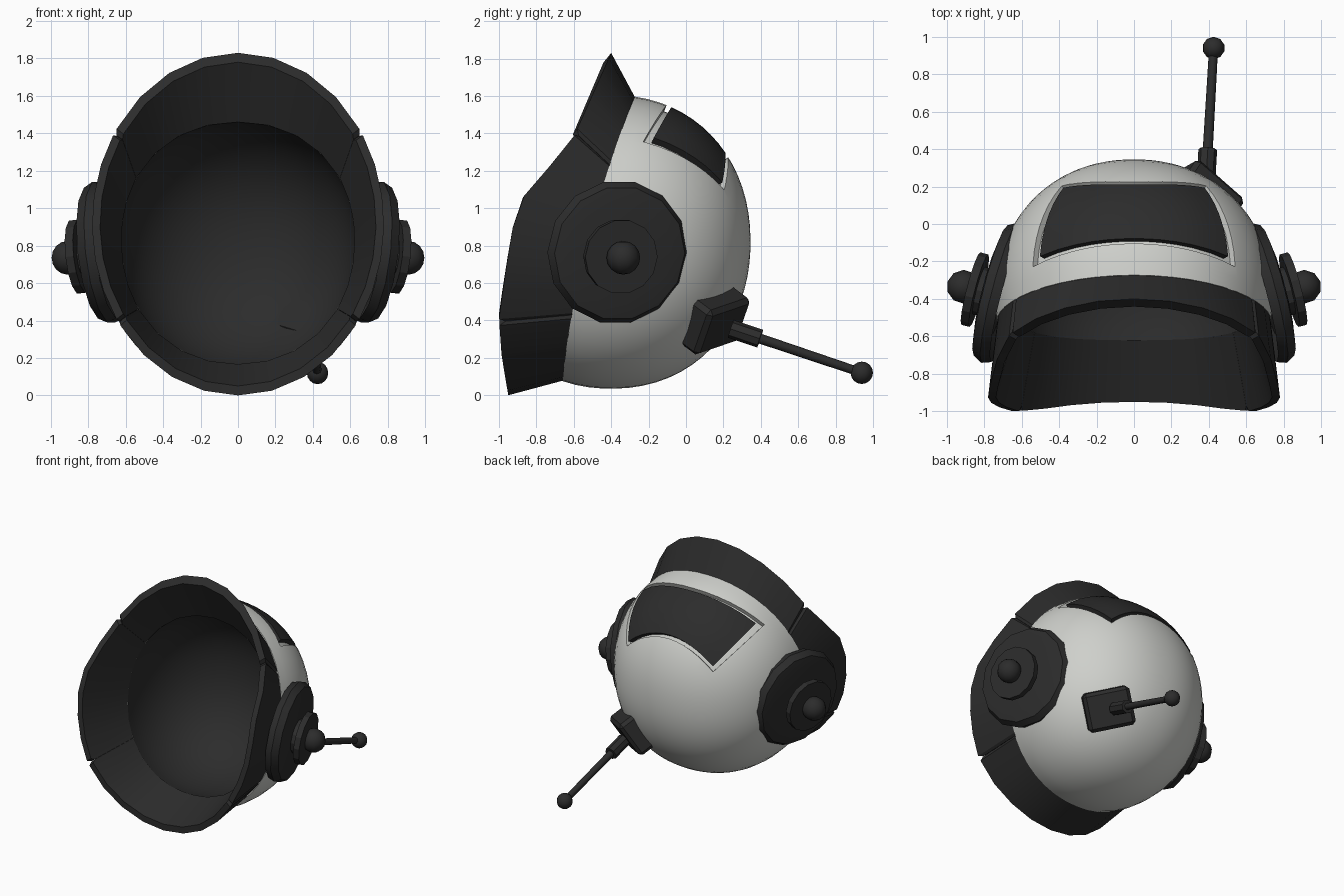
import bpy, bmesh, math
from mathutils import Vector, Matrix

if "Cube" in bpy.data.objects:
    bpy.data.objects.remove(bpy.data.objects["Cube"])

C = Vector((0, -0.40, 0.82))               # dome centre
R = (0.74, 0.745, 0.785)                   # dome radii
POW = 2.13                                 # slight boxiness of the dome
F = Vector((0, -0.97, 0.247)).normalized() # opening direction
U = Vector((0, 0.247, 0.97)).normalized()
X = Vector((1, 0, 0))
INNER = 0.85                               # liner scale


def material(name, col):
    m = bpy.data.materials.new(name)
    m.diffuse_color = (*col, 1)
    m.use_nodes = True
    m.node_tree.nodes["Principled BSDF"].inputs["Base Color"].default_value = m.diffuse_color
    return m


WHITE = material("shell white", (0.62, 0.63, 0.60))
DARK = material("charcoal", (0.025, 0.025, 0.025))


def finish(bm, name, mats, angle=30):
    bmesh.ops.recalc_face_normals(bm, faces=bm.faces)
    me = bpy.data.meshes.new(name)
    bm.to_mesh(me)
    bm.free()
    for m in mats:
        me.materials.append(m)
    ob = bpy.data.objects.new(name, me)
    bpy.context.collection.objects.link(ob)
    smooth(ob, angle)
    return ob


def smooth(ob, angle):
    bpy.ops.object.select_all(action='DESELECT')
    ob.select_set(True)
    bpy.context.view_layer.objects.active = ob
    bpy.ops.object.shade_smooth_by_angle(angle=math.radians(angle))


def surf(d, s=1.0):
    """Point on the dome in direction d; the liner sits a bit lower."""
    k = sum(abs(d[i] / R[i]) ** POW for i in range(3)) ** (1 / POW)
    drop = 0.02 if s == INNER else 0
    return C + d * (s / k) - Vector((0, 0, drop))


def around(polar, az):
    """Direction: polar from the back pole, azimuth from the top."""
    return -F * math.cos(polar) + (U * math.cos(az) + X * math.sin(az)) * math.sin(polar)


def edge(az):
    """Polar angle of the shell's opening, reaching further forward at the sides."""
    return math.radians(95 + 4.5 * math.sin(az) ** 2)


def skin(bm, rows, closed):
    n = len(rows[0])
    for a, b in zip(rows, rows[1:]):
        for j in range(n if closed else n - 1):
            k = (j + 1) % n
            bm.faces.new((a[j], a[k], b[k], b[j]))


# Dome: solid shell, white outside, dark liner inside
def dome():
    bm = bmesh.new()
    seg, rings = 48, 18
    layers = []
    for s in (1.0, INNER):
        pole = bm.verts.new(surf(-F, s))
        az = [2 * math.pi * j / seg for j in range(seg)]
        rows = [[bm.verts.new(surf(around(edge(a) * i / rings, a), s)) for a in az]
                for i in range(1, rings + 1)]
        before = set(bm.faces)
        for j in range(seg):
            bm.faces.new((pole, rows[0][j], rows[0][(j + 1) % seg]))
        skin(bm, rows, True)
        for f in set(bm.faces) - before:
            f.material_index = 0 if s == 1.0 else 1
        layers.append(rows)
    skin(bm, [layers[0][-1], layers[1][-1]], True)
    return finish(bm, "helmet_shell", (WHITE, DARK), 40)


# Curved four-sided block following the dome
def patch(name, s0, s1, grow, mat):
    bm = bmesh.new()
    nu, nv = 12, 6
    grids = []
    for s in (s0, s1):
        g = []
        for j in range(nv + 1):
            v = -grow + (1 + 2 * grow) * j / nv
            mid = Vector((0, 0.32, 0.715)).lerp(Vector((0, 0.63, 0.49)), v)
            cor = Vector((0.42, 0.19, 0.465)).lerp(Vector((0.38, 0.60, 0.32)), v)
            row = []
            for i in range(nu + 1):
                u = (2 * i / nu - 1) * (1 + grow * 0.8)
                d = mid.lerp(cor, u * u)
                d.x = cor.x * u
                row.append(bm.verts.new(surf(d, s)))
            g.append(row)
        skin(bm, g, False)
        grids.append(g)

    def border(g):
        return (g[0][:-1] + [r[-1] for r in g[:-1]] + g[-1][:0:-1] + [r[0] for r in g[:0:-1]])
    skin(bm, [border(grids[0]), border(grids[1])], True)
    return finish(bm, name, (mat,))


# Cut a recess in the dome and set the dark panel into it
shell = dome()
cutter = patch("recess_cutter", 0.955, 1.08, 0.075, WHITE)
cutter.hide_render = True
mod = shell.modifiers.new("recess", 'BOOLEAN')
mod.operation, mod.solver, mod.object = 'DIFFERENCE', 'EXACT', cutter
bpy.context.view_layer.objects.active = shell
bpy.ops.object.modifier_apply(modifier=mod.name)
bpy.data.objects.remove(cutter)
smooth(shell, 40)
patch("rear_panel", 0.94, 1.0, 0.0, DARK)

# Forward reach of the flared rim by height: (z, y)
RIM = [(0.0, -0.95), (0.2, -0.985), (0.41, -1.0), (0.52, -0.985), (0.855, -0.935),
       (0.995, -0.905), (1.12, -0.835), (1.235, -0.72), (1.37, -0.605), (1.83, -0.40)]


def rim_y(z):
    for (z0, y0), (z1, y1) in zip(RIM, RIM[1:]):
        if z <= z1:
            return y0 + (y1 - y0) * (z - z0) / (z1 - z0)
    return RIM[-1][1]


# Flared collar segments, chamfered where they meet
def collar(name, a0, a1, seg):
    bm = bmesh.new()
    rows = []
    cham = 1.3
    angles = [a0 + 0.05] + [a0 + cham + (a1 - a0 - 2 * cham) * i / seg
                            for i in range(seg + 1)] + [a1 - 0.05]
    for i, deg in enumerate(angles):
        t = math.radians(deg)
        end = i in (0, len(angles) - 1)
        x, z = 0.78 * math.sin(t), 0.915 * math.cos(t)
        y = rim_y(0.915 + z)
        base, inner = surf(around(edge(t), t), 0.997), surf(around(edge(t), t), INNER)
        outer = Vector((x, y, 0.915 + z))
        lip = Vector((x * 0.945, y - 0.045 * max(0, z), 0.915 + z * 0.945))
        if end:
            outer, lip = outer.lerp(inner, 0.08), lip.lerp(inner, 0.06)
            base = base.lerp(inner, 0.15)
        rows.append([bm.verts.new(p) for p in (base, outer, lip, inner)])
    skin(bm, rows, True)
    bm.faces.new(rows[0])
    bm.faces.new(rows[-1])
    finish(bm, name, (DARK,))


collar("collar_top", -57.5, 57.5, 8)
collar("collar_right", 57.5, 125, 6)
collar("collar_bottom", 125, 235, 8)
collar("collar_left", 235, 302.5, 6)


# Turned part: profile of (radius, height) along an axis
def lathe(name, origin, axis, profile, sides, angle=25):
    bm = bmesh.new()
    rot = axis.to_track_quat('Z', 'Y')
    rows = [[bm.verts.new(origin + rot @ Vector((r * math.cos(2 * math.pi * j / sides),
                                                 r * math.sin(2 * math.pi * j / sides), h)))
             for j in range(sides)] for r, h in profile]
    skin(bm, rows, True)
    bm.faces.new(rows[0])
    bm.faces.new(rows[-1])
    finish(bm, name, (DARK,), angle)


def ball(name, centre, r):
    bm = bmesh.new()
    bmesh.ops.create_uvsphere(bm, u_segments=10, v_segments=8, radius=r,
                              matrix=Matrix.Translation(centre))
    finish(bm, name, (DARK,), 50)


# Ear pieces on both sides
for side, sx in (("right", 1), ("left", -1)):
    tip = Vector((0.91 * sx, -0.335, 0.735))
    pad = tip + Vector((0, 0.018, 0.008))
    ax = Vector((0.96 * sx, 0.25, -0.11)).normalized()
    lathe(side + "_ear_pad", pad, ax,
          [(0.30, -0.20), (0.37, -0.25), (0.387, -0.20), (0.36, -0.15), (0.28, -0.135)], 14)
    lathe(side + "_ear_neck", tip, ax, [(0.13, -0.16), (0.13, -0.07)], 12)
    lathe(side + "_ear_disc", tip, ax, [(0.20, -0.085), (0.20, -0.04)], 14)
    ball(side + "_ear_knob", tip, 0.09)

# Antenna mount on the rear right, rolled slightly
n = Vector((0.464, 0.709, -0.529)).normalized()
up = (Vector((0, 0, 1)) - n * n.z).normalized()
up = Matrix.Rotation(math.radians(-15), 3, n) @ up
if up.x < 0.3:
    up = Matrix.Rotation(math.radians(30), 3, n) @ up
h = up.cross(n)
bm = bmesh.new()
basis = Matrix((h, up, n)).transposed().to_4x4()
bmesh.ops.create_cube(bm, size=1, matrix=Matrix.Translation((0.36, 0.135, 0.41)) @ basis
                      @ Matrix.Diagonal((0.35, 0.29, 0.20, 1)))
bmesh.ops.bevel(bm, geom=bm.edges[:], offset=0.025, segments=1, affect='EDGES')
finish(bm, "antenna_mount", (DARK,), 25)

# Antenna
base, end = Vector((0.385, 0.24, 0.355)), Vector((0.425, 0.94, 0.12))
ad = (end - base).normalized()
lathe("antenna_socket", base, ad, [(0.05, 0), (0.05, 0.165)], 8)
lathe("antenna_rod", base, ad, [(0.027, 0.1), (0.024, (end - base).length)], 8, 50)
ball("antenna_tip", end, 0.06)
